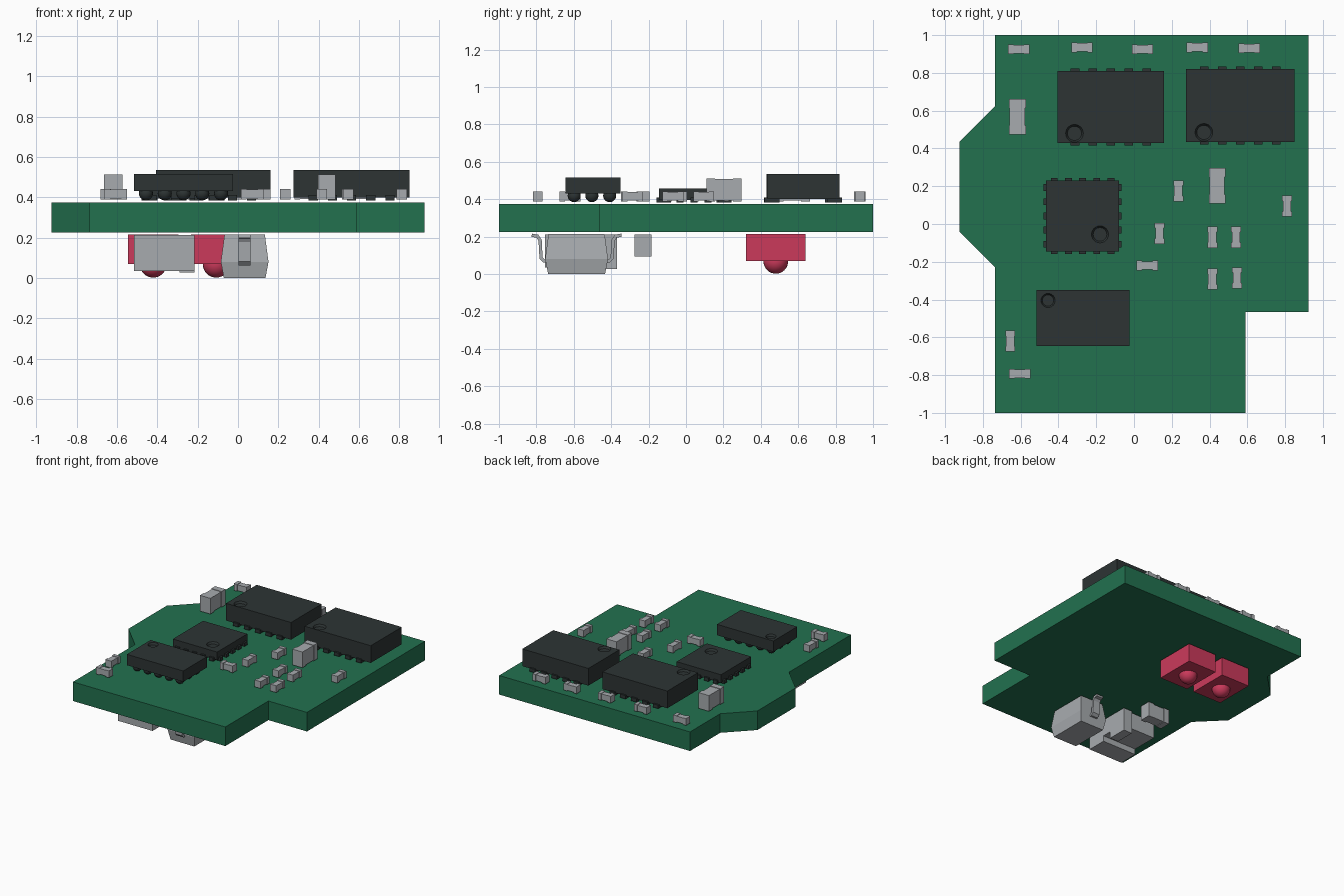
import bpy, bmesh, math
from mathutils import Matrix

if "Cube" in bpy.data.objects:
    bpy.data.objects.remove(bpy.data.objects["Cube"])


def material(name, rgb):
    m = bpy.data.materials.new(name)
    m.use_nodes = True
    m.diffuse_color = (*rgb, 1)
    m.node_tree.nodes["Principled BSDF"].inputs["Base Color"].default_value = (*rgb, 1)
    return m


GREEN = material("board_green", (0.016, 0.165, 0.078))
BLACK = material("chip_black", (0.026, 0.034, 0.034))
SILVER = material("solder_silver", (0.39, 0.41, 0.43))
RED = material("lamp_red", (0.60, 0.042, 0.105))


def finish(bm, name, mat):
    bmesh.ops.recalc_face_normals(bm, faces=bm.faces)
    mesh = bpy.data.meshes.new(name)
    bm.to_mesh(mesh)
    bm.free()
    mesh.materials.append(mat)
    ob = bpy.data.objects.new(name, mesh)
    bpy.context.scene.collection.objects.link(ob)
    return ob


def add_box(bm, x0, x1, y0, y1, z0, z1):
    mat = Matrix.Translation(((x0 + x1) / 2, (y0 + y1) / 2, (z0 + z1) / 2))
    mat = mat @ Matrix.Diagonal((x1 - x0, y1 - y0, z1 - z0, 1))
    bmesh.ops.create_cube(bm, size=1, matrix=mat)


def box(name, mat, *bounds):
    bm = bmesh.new()
    add_box(bm, *bounds)
    return finish(bm, name, mat)


def smooth(ob):
    bpy.ops.object.select_all(action="DESELECT")
    ob.select_set(True)
    bpy.context.view_layer.objects.active = ob
    bpy.ops.object.shade_smooth_by_angle()


# Circuit board: extruded outline
outline = [(-0.735, 1), (0.925, 1), (0.925, -0.465), (0.59, -0.465), (0.59, -1),
           (-0.735, -1), (-0.735, -0.23), (-0.925, -0.04), (-0.925, 0.435), (-0.735, 0.625)]
bm = bmesh.new()
face = bm.faces.new([bm.verts.new((x, y, 0.225)) for x, y in outline])
top = bmesh.ops.extrude_face_region(bm, geom=[face])["geom"]
bmesh.ops.translate(bm, vec=(0, 0, 0.15), verts=[v for v in top if isinstance(v, bmesh.types.BMVert)])
finish(bm, "circuit_board", GREEN)


# Chips: body with a round dimple marking the first pin
def chip(name, x0, x1, y0, y1, z0, z1, dot, radius):
    body = box(name + "_body", BLACK, x0, x1, y0, y1, z0, z1)
    bm = bmesh.new()
    bmesh.ops.create_cone(bm, cap_ends=True, segments=24, radius1=radius * 0.75, radius2=radius,
                          depth=0.02, matrix=Matrix.Translation((*dot, z1 - 0.005)))
    cutter = finish(bm, name + "_dimple_cutter", BLACK)
    cutter.hide_render = True
    cutter.hide_set(True)
    cut = body.modifiers.new("dimple", "BOOLEAN")
    cut.object = cutter
    cut.operation = "DIFFERENCE"
    cut.solver = "EXACT"


# Flat feet poking out along opposite edges
def feet(name, x0, x1, y0, y1, all_sides=False):
    bm = bmesh.new()
    cx, cy, pitch, out = (x0 + x1) / 2, (y0 + y1) / 2, 0.095, 0.014
    if all_sides:
        pitch = 0.075
    half = pitch * 0.24
    for i in range(-2, 3):
        px, py = cx + i * pitch, cy + i * pitch
        for e, inward in ((y0 - out, 0.08), (y1 + out, -0.08)):
            add_box(bm, px - half, px + half, min(e, e + inward), max(e, e + inward), 0.383, 0.41)
        if all_sides:
            for e, inward in ((x0 - out, 0.08), (x1 + out, -0.08)):
                add_box(bm, min(e, e + inward), max(e, e + inward), py - half, py + half, 0.383, 0.41)
    finish(bm, name + "_feet", BLACK)


chip("rear_right_chip", -0.405, 0.16, 0.43, 0.81, 0.4, 0.535, (-0.315, 0.48), 0.05)
feet("rear_right_chip", -0.405, 0.16, 0.43, 0.81)
chip("rear_left_chip", 0.275, 0.85, 0.435, 0.82, 0.4, 0.535, (0.37, 0.485), 0.05)
feet("rear_left_chip", 0.275, 0.85, 0.435, 0.82)
chip("square_chip", -0.465, -0.08, -0.145, 0.23, 0.395, 0.458, (-0.18, -0.055), 0.048)
feet("square_chip", -0.465, -0.08, -0.145, 0.23, True)
chip("front_chip", -0.515, -0.025, -0.645, -0.35, 0.43, 0.515, (-0.455, -0.405), 0.04)

# Ball grid under the front chip
bm = bmesh.new()
for i in range(-2, 3):
    for j in (-1, 0, 1):
        spot = Matrix.Translation((-0.27 + i * 0.093, -0.503 + j * 0.095, 0.419))
        bmesh.ops.create_uvsphere(bm, u_segments=16, v_segments=10, radius=0.035, matrix=spot)
smooth(finish(bm, "front_chip_balls", BLACK))


# Small passives: two end caps with a slightly slimmer middle
def passive(name, x, y, along_x, length=0.112, width=0.052, z0=0.388, z1=0.442, cap=0.25):
    bm = bmesh.new()
    h, w, c, s = length / 2, width / 2, length * cap, 0.004
    for a, b, ww, za, zb in ((-h, -h + c, w, z0, z1), (h - c, h, w, z0, z1),
                             (-h + c, h - c, w - s, z0 + s, z1 - s)):
        if along_x:
            add_box(bm, x + a, x + b, y - ww, y + ww, za, zb)
        else:
            add_box(bm, x - ww, x + ww, y + a, y + b, za, zb)
    return finish(bm, name, SILVER)


for x, y in ((-0.61, 0.925), (-0.275, 0.935), (0.045, 0.925), (0.335, 0.935), (0.61, 0.93),
             (0.07, -0.22), (-0.605, -0.793)):
    passive("small_passive_across", x, y, True)
for x, y in ((0.235, 0.175), (0.81, 0.095), (0.135, -0.05), (0.415, -0.07), (0.54, -0.07),
             (0.415, -0.292), (0.545, -0.285), (-0.655, -0.62)):
    passive("small_passive_along", x, y, False)
passive("tall_capacitor_right", -0.618, 0.568, False, 0.188, 0.09, 0.388, 0.512)
passive("tall_capacitor_left", 0.44, 0.203, False, 0.188, 0.088, 0.388, 0.512)

# Underside lamps: red block with a domed lens
for side, x in (("right", -0.42), ("left", -0.108)):
    box("lamp_block_" + side, RED, x - 0.125, x + 0.125, 0.32, 0.64, 0.07, 0.215)
    bm = bmesh.new()
    bmesh.ops.create_uvsphere(bm, u_segments=24, v_segments=16, radius=0.066,
                              matrix=Matrix.Translation((x, 0.48, 0.068)))
    smooth(finish(bm, "lamp_lens_" + side, RED))

# Underside diode: tapered body lofted through three rectangles
bm = bmesh.new()
rings = []
for z, hx, hy in ((0, 0.103, 0.152), (0.08, 0.118, 0.168), (0.215, 0.1, 0.15)):
    rings.append([bm.verts.new((0.033 + sx * hx, -0.585 + sy * hy, z))
                  for sx, sy in ((-1, -1), (1, -1), (1, 1), (-1, 1))])
for low, high in zip(rings, rings[1:]):
    for i in range(4):
        j = (i + 1) % 4
        bm.faces.new((low[i], low[j], high[j], high[i]))
bm.faces.new(rings[0])
bm.faces.new(rings[-1])
finish(bm, "diode_body", SILVER)

# Bent diode leads, mirrored front to back
path = [(0.15, 0.07), (0.175, 0.07), (0.19, 0.085), (0.195, 0.18), (0.21, 0.203), (0.24, 0.207)]
for side, sign in (("front", -1), ("back", 1)):
    bm = bmesh.new()
    rows = [[bm.verts.new((x, -0.585 + sign * d, z)) for x in (0.002, 0.062)] for d, z in path]
    for a, b in zip(rows, rows[1:]):
        bm.faces.new((a[0], a[1], b[1], b[0]))
    lead = finish(bm, "diode_lead_" + side, SILVER)
    thick = lead.modifiers.new("thickness", "SOLIDIFY")
    thick.thickness = 0.018
    thick.offset = 0

# Other underside parts
box("underside_block", SILVER, -0.515, -0.215, -0.755, -0.6, 0.035, 0.212)
box("underside_block_rear", SILVER, -0.515, -0.215, -0.6, -0.39, 0.08, 0.212)
box("underside_post", SILVER, -0.29, -0.215, -0.525, -0.37, 0.027, 0.212)
passive("underside_capacitor", -0.39, -0.23, True, 0.19, 0.09, 0.095, 0.212)
